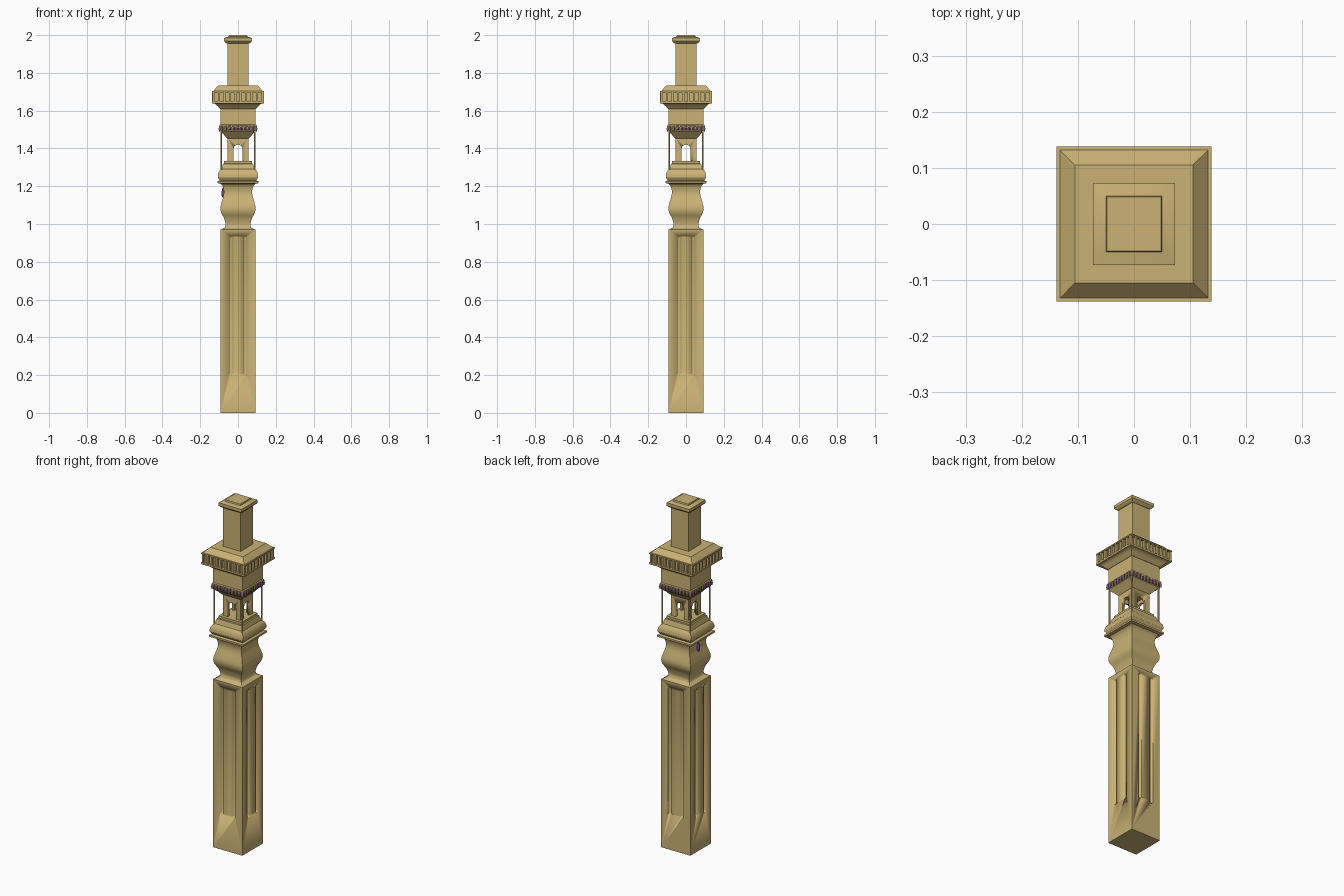
import bpy, bmesh, math
from mathutils import Matrix, Vector

if "Cube" in bpy.data.objects:
    bpy.data.objects.remove(bpy.data.objects["Cube"])


def material(name, col):
    m = bpy.data.materials.new(name)
    m.diffuse_color = (*col, 1)
    m.use_nodes = True
    m.node_tree.nodes["Principled BSDF"].inputs["Base Color"].default_value = m.diffuse_color
    return m


WOOD = material("carved_wood", (0.60, 0.45, 0.18))
PURPLE = material("purple_bead", (0.16, 0.05, 0.32))


def finish(name, bm, mat=WOOD, angle=30):
    bmesh.ops.recalc_face_normals(bm, faces=bm.faces)
    me = bpy.data.meshes.new(name)
    bm.to_mesh(me)
    bm.free()
    ob = bpy.data.objects.new(name, me)
    bpy.context.collection.objects.link(ob)
    me.materials.append(mat)
    for o in bpy.context.selected_objects:
        o.select_set(False)
    ob.select_set(True)
    bpy.context.view_layer.objects.active = ob
    bpy.ops.object.shade_smooth_by_angle(angle=math.radians(angle))
    return ob


def spline(pts, steps=6):
    """Catmull-Rom smoothing of a (half width, z) profile."""
    p = [Vector(q) for q in [pts[0], *pts, pts[-1]]]
    out = []
    for a, b, c, d in zip(p, p[1:], p[2:], p[3:]):
        for i in range(steps):
            t = i / steps
            out.append(tuple(0.5 * (2 * b + (c - a) * t + (2 * a - 5 * b + 4 * c - d) * t * t
                                    + (3 * b - a - 3 * c + d) * t ** 3)))
    return out + [pts[-1]]


def loft(bm, profile, sides=4, centre=(0, 0)):
    """Square (or round) stack of rings from (half width, z) points."""
    k = math.sqrt(2) if sides == 4 else 1
    rings = []
    for r, z in profile:
        rings.append([bm.verts.new((centre[0] + r * k * math.cos(math.tau * (i + .5) / sides),
                                    centre[1] + r * k * math.sin(math.tau * (i + .5) / sides), z))
                      for i in range(sides)])
    for a, b in zip(rings, rings[1:]):
        for i in range(sides):
            j = (i + 1) % sides
            bm.faces.new((a[i], a[j], b[j], b[i]))
    bm.faces.new(rings[0][::-1])
    bm.faces.new(rings[-1])


def part(name, profile):
    bm = bmesh.new()
    loft(bm, profile)
    return finish(name, bm)


def box(bm, c, size):
    bmesh.ops.create_cube(bm, size=1, matrix=Matrix.Translation(c) @ Matrix.Diagonal((*size, 1)))


def four_sides(bm):
    """Repeat everything in bm around the four faces."""
    base = list(bm.verts) + list(bm.edges) + list(bm.faces)
    for k in (1, 2, 3):
        new = bmesh.ops.duplicate(bm, geom=base)["geom"]
        bmesh.ops.rotate(bm, verts=[v for v in new if isinstance(v, bmesh.types.BMVert)],
                         cent=(0, 0, 0), matrix=Matrix.Rotation(k * math.pi / 2, 3, 'Z'))


def cut(ob, bm):
    cutter = finish("cutter", bm)
    cutter.hide_render = True
    mod = ob.modifiers.new("cut", 'BOOLEAN')
    mod.operation, mod.solver, mod.object = 'DIFFERENCE', 'EXACT', cutter
    bpy.context.view_layer.objects.active = ob
    bpy.ops.object.modifier_apply(modifier="cut")
    bpy.data.objects.remove(cutter)


# fluted square post
post = part("fluted_post", [(.093, 0), (.093, .97)])
bm = bmesh.new()
for x in (-.038, .038):
    v = bmesh.ops.create_uvsphere(bm, u_segments=12, v_segments=9, radius=.011)["verts"]
    for q in v:
        q.co += Vector((x, -.093, .213 if q.co.z < 0 else .927))
four_sides(bm)
cut(post, bm)

# vase-shaped body
part("vase_body", [(.093, .97), (.072, .98)] + spline(
    [(.070, .982), (.066, 1.0), (.074, 1.03), (.089, 1.06), (.093, 1.085), (.087, 1.115),
     (.077, 1.15), (.075, 1.175), (.081, 1.2), (.093, 1.215)]))

# stepped base of the little pavilion
part("pavilion_base", [(.093, 1.213), (.108, 1.216), (.108, 1.226), (.097, 1.231), (.107, 1.246),
                       (.107, 1.258), (.102, 1.275), (.092, 1.288), (.088, 1.29), (.084, 1.304),
                       (.08, 1.318), (.073, 1.32), (.073, 1.333)])

# hollow pavilion with an arch on every side
house = part("arched_pavilion", [(.056, 1.33), (.056, 1.46)])
bm = bmesh.new()
box(bm, (0, 0, 1.38), (.088, .088, .12))
cut(house, bm)
arch = [(.025, 1.31)] + [(.025 * math.cos(a * math.pi / 12), 1.395 + .025 * math.sin(a * math.pi / 12))
                         for a in range(13)] + [(-.025, 1.31)]
for turn in (0, math.pi / 2):
    bm = bmesh.new()
    f = bm.faces.new([bm.verts.new((x, -.1, z)) for x, z in arch])
    ext = bmesh.ops.extrude_face_region(bm, geom=[f])["geom"]
    bmesh.ops.translate(bm, verts=[q for q in ext if isinstance(q, bmesh.types.BMVert)], vec=(0, .2, 0))
    bmesh.ops.rotate(bm, verts=bm.verts, cent=(0, 0, 0), matrix=Matrix.Rotation(turn, 3, 'Z'))
    cut(house, bm)

# flared upper storey and its cornice
part("upper_storey", [(.056, 1.453), (.062, 1.457), (.075, 1.473), (.09, 1.487), (.093, 1.49),
                      (.093, 1.61)] + spline([(.095, 1.61), (.101, 1.616), (.116, 1.631), (.126, 1.637)], 3)
     + [(.138, 1.638), (.138, 1.648), (.124, 1.648), (.124, 1.697), (.138, 1.697),
        (.138, 1.704), (.132, 1.704), (.105, 1.732)])

# balusters around the gallery
bm = bmesh.new()
for i in range(9):
    box(bm, (-.130 + i * .0289, -.130, 1.6725), (.011, .013, .05))
four_sides(bm)
finish("gallery_balusters", bm)

# slim corner poles
bm = bmesh.new()
loft(bm, [(.006, 1.265), (.006, 1.285), (.0045, 1.288), (.0045, 1.51)], 10, (-.089, -.089))
four_sides(bm)
finish("corner_poles", bm)

# rail with hanging beads
part("bead_rail", [(.093, 1.495), (.098, 1.495), (.098, 1.524), (.093, 1.528)])
drop = [(.001, -.018), (.004, -.014), (.006, -.006), (.005, .003), (.003, .010), (.001, .016)]
for name, mat, n, step in (("purple_beads", PURPLE, 9, .021), ("wooden_beads", WOOD, 10, .0215)):
    bm = bmesh.new()
    for i in range(n):
        loft(bm, [(r * .8, 1.508 + z) for r, z in drop], 8, ((i - (n - 1) / 2) * step, -.098))
    four_sides(bm)
    finish(name, bm, mat, 60)

# single pendant on the left face
bm = bmesh.new()
loft(bm, [(r * 1.6, 1.168 + z * 1.6) for r, z in drop], 12, (-.079, 0))
finish("side_pendant", bm, PURPLE, 60)

# top shaft and cap
part("top_shaft", [(.056, 1.73), (.056, 1.96)])
part("top_cap", [(.056, 1.955), (.066, 1.96), (.073, 1.968), (.073, 1.985), (.05, 1.992), (.048, 2.0)])
